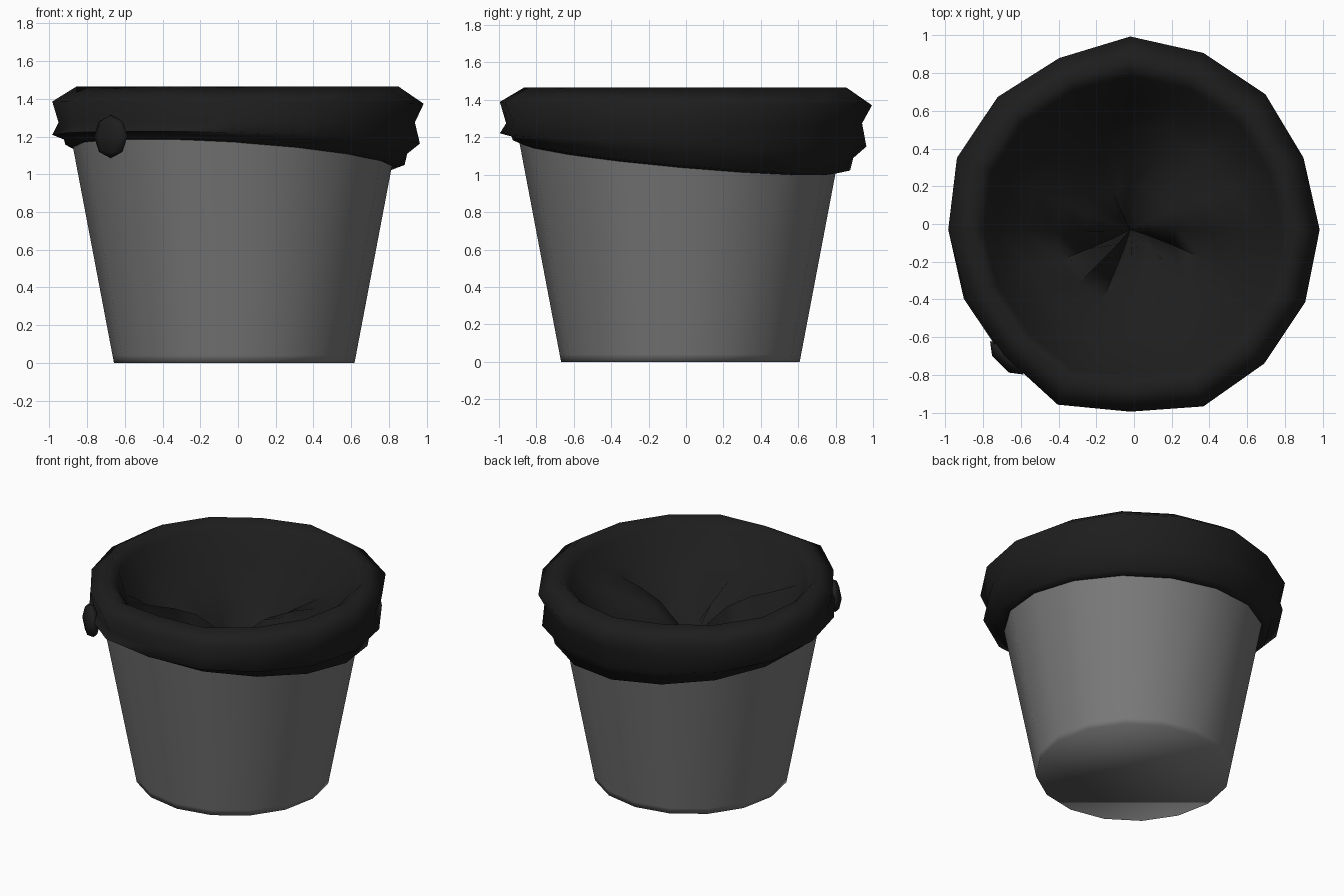
import bpy, bmesh, math
from mathutils import Vector

if "Cube" in bpy.data.objects:
    bpy.data.objects.remove(bpy.data.objects["Cube"])

SIDES = 16
CENTRE = Vector((-0.02, -0.03, 0))


def material(name, rgb):
    m = bpy.data.materials.new(name)
    m.use_nodes = True
    m.diffuse_color = (*rgb, 1)
    bsdf = m.node_tree.nodes["Principled BSDF"]
    bsdf.inputs["Base Color"].default_value = (*rgb, 1)
    bsdf.inputs["Roughness"].default_value = 0.8
    return m


def polar(r, k, z, twist=0.0):
    a = math.tau * k / SIDES + twist
    return CENTRE + Vector((r * math.cos(a), r * math.sin(a), z))


def skin(name, rings, mat, angle, cap_first=False, tip=None):
    """Join rings of points into one surface, optionally closed at either end."""
    bm = bmesh.new()
    loops = [[bm.verts.new(p) for p in ring] for ring in rings]
    for a, b in zip(loops, loops[1:]):
        for k in range(SIDES):
            n = (k + 1) % SIDES
            bm.faces.new((a[k], a[n], b[n], b[k]))
    if cap_first:
        bm.faces.new(list(reversed(loops[0])))
    if tip is not None:
        t = bm.verts.new(tip)
        for k in range(SIDES):
            bm.faces.new((loops[-1][k], loops[-1][(k + 1) % SIDES], t))
    mesh = bpy.data.meshes.new(name)
    bm.to_mesh(mesh)
    bm.free()
    mesh.materials.append(mat)
    obj = bpy.data.objects.new(name, mesh)
    bpy.context.collection.objects.link(obj)
    finish(obj, angle)


def finish(obj, angle):
    bpy.ops.object.select_all(action='DESELECT')
    obj.select_set(True)
    bpy.context.view_layer.objects.active = obj
    bpy.ops.object.shade_smooth_by_angle(angle=math.radians(angle))


grey = material("bin grey", (0.19, 0.19, 0.19))
black = material("bag black", (0.0125, 0.0125, 0.0125))

# Tapered bin with a soft bottom edge
bin_rings = [[polar(0.638 + 0.19 * z, k, z) for k in range(SIDES)]
             for z in (0, 0.04, 1.3)]
skin("bin_body", bin_rings, grey, 120, cap_first=True)

# Outer bag: radius, height, slant share, unevenness share
profile = [
    (0.845, 1.085, 1.0, 0.0),
    (0.90, 1.10, 1.0, 0.2),
    (0.91, 1.145, 0.7, 0.4),
    (0.975, 1.185, 0.4, 0.5),
    (0.945, 1.275, 0.0, 0.7),
    (0.985, 1.38, 0.1, 1.0),
    (0.855, 1.465, 0.0, 1.0),
    (0.79, 1.40, 0.0, 0.8),
]
uneven = [0.02, 0.01, 0.03, 0.03, 0.04, 0, 0.01, 0.01,
          -0.02, -0.04, -0.04, 0.02, -0.02, 0.03, 0.02, 0.02]
bag_rings = []
for r, z, slant, rough in profile:
    ring = []
    for k in range(SIDES):
        p = polar(r * (1 + rough * uneven[k]), k, z)
        p.z -= slant * (0.06 * p.x + 0.09 * p.y)
        ring.append(p)
    bag_rings.append(ring)

# Inner folds: radius, ridge height, valley height, twist
folds = [
    (0.70, 1.30, 1.22, 0.0),
    (0.56, 1.27, 1.02, 0.0),
    (0.40, 1.24, 0.82, 0.02),
    (0.24, 1.18, 0.66, 0.04),
    (0.10, 1.06, 0.56, 0.08),
]
ridge = [1, 0.95, 0.8, 0.4, 0.1, 0, 0.3, 0.5,
         0.5, 0.1, 1, 0.5, 0.9, 0.6, 0.75, 0.3]
for r, high, low, twist in folds:
    bag_rings.append([polar(r, k, low + (high - low) * ridge[k], twist)
                      for k in range(SIDES)])
skin("bin_bag", bag_rings, black, 100, tip=CENTRE + Vector((0, 0, 0.52)))

# Tied knot on the bag's front corner
bpy.ops.mesh.primitive_uv_sphere_add(segments=6, ring_count=4, radius=1,
                                     location=(-0.675, -0.71, 1.2))
knot = bpy.context.object
knot.name = "bag_knot"
knot.scale = (0.055, 0.125, 0.115)
knot.rotation_euler.z = math.radians(225)
knot.data.materials.append(black)
finish(knot, 75)
